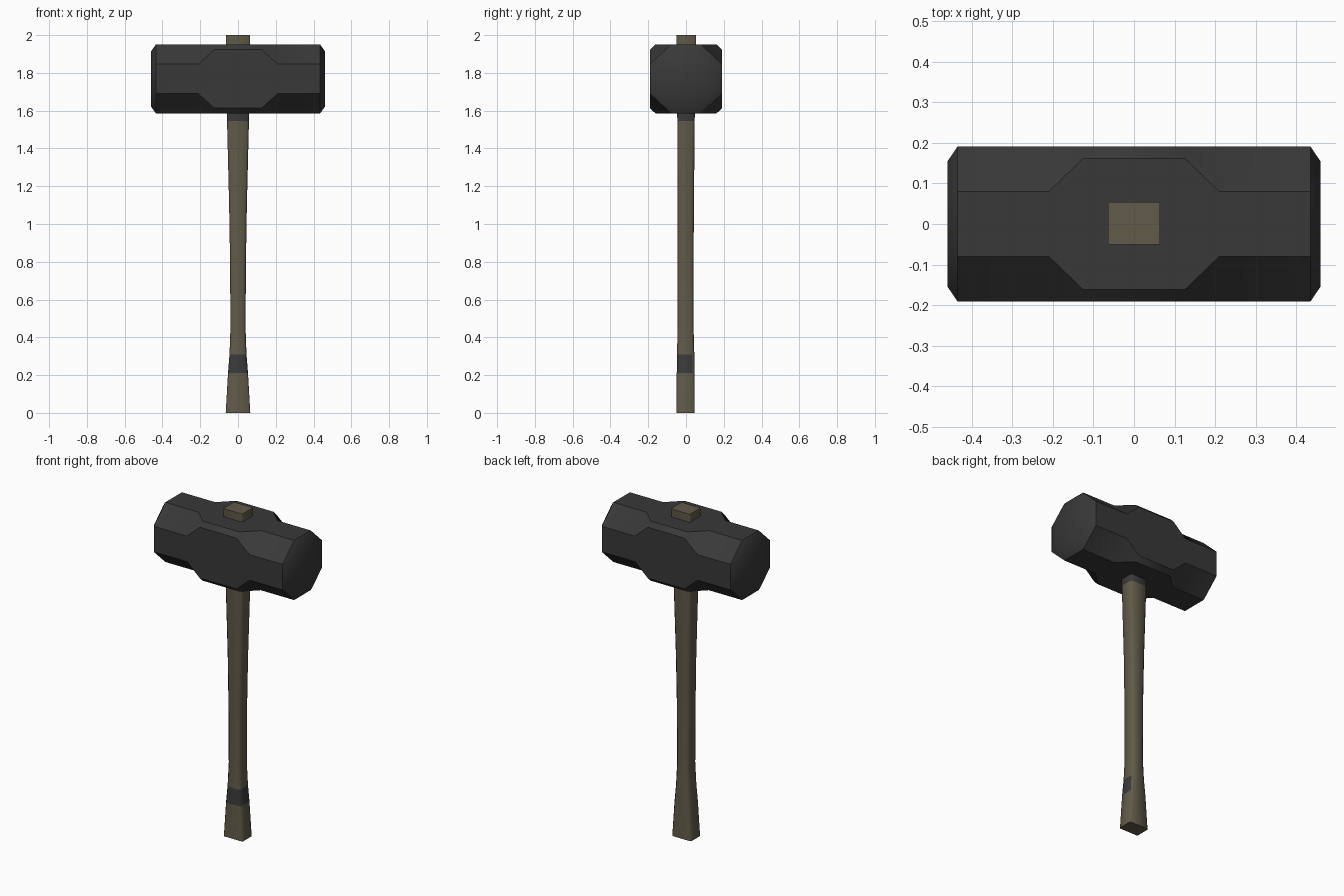
import bpy, math

if "Cube" in bpy.data.objects:
    bpy.data.objects.remove(bpy.data.objects["Cube"])


def material(name, rgb):
    m = bpy.data.materials.new(name)
    m.diffuse_color = (*rgb, 1)
    m.use_nodes = True
    m.node_tree.nodes["Principled BSDF"].inputs["Base Color"].default_value = m.diffuse_color
    return m


iron = material("dark iron", (0.040, 0.040, 0.040))
wood = material("worn wood", (0.120, 0.103, 0.066))
grime = material("grey grime", (0.043, 0.043, 0.045))


def octagon(a, b, fa, fb):
    """Octagon with half sizes a, b and half flat lengths fa, fb."""
    return [(a, -fb), (a, fb), (fa, b), (-fa, b),
            (-a, fb), (-a, -fb), (-fa, -b), (fa, -b)]


def loft(name, rings, mats, angle):
    """Skin a stack of equal rings, with flat caps at both ends."""
    n = len(rings[0])
    verts = [p for ring in rings for p in ring]
    faces = [(r * n + i, r * n + (i + 1) % n,
              (r + 1) * n + (i + 1) % n, (r + 1) * n + i)
             for r in range(len(rings) - 1) for i in range(n)]
    faces.append(tuple(reversed(range(n))))
    faces.append(tuple(range(len(verts) - n, len(verts))))
    me = bpy.data.meshes.new(name)
    me.from_pydata(verts, [], faces)
    for m in mats:
        me.materials.append(m)
    ob = bpy.data.objects.new(name, me)
    bpy.context.collection.objects.link(ob)
    bpy.ops.object.select_all(action='DESELECT')
    ob.select_set(True)
    bpy.context.view_layer.objects.active = ob
    bpy.ops.object.shade_smooth_by_angle(angle=math.radians(angle))
    return ob


# Hammer head: octagonal bar with fuller corners around the eye
HEAD_Z = 1.768
half = [(0.125, 0.191, 0.182, 0.162, 0.155), (0.21, 0.191, 0.182, 0.08, 0.078),
        (0.435, 0.191, 0.182, 0.08, 0.078), (0.46, 0.154, 0.147, 0.066, 0.064)]
sections = [(-s[0], *s[1:]) for s in reversed(half)] + half
loft("hammer_head",
     [[(x, y, HEAD_Z + z) for y, z in octagon(a, b, fa, fb)]
      for x, a, b, fa, fb in sections], [iron], 40)

# Handle: rectangular section with eased corners, flared at the foot
# (z, half width x, half depth y, corner chamfer, centre y)
profile = [(0.0, 0.065, 0.047, 0.006, -0.002), (0.21, 0.053, 0.047, 0.010, -0.002),
           (0.31, 0.045, 0.046, 0.012, -0.002), (0.45, 0.040, 0.042, 0.012, -0.002),
           (0.8, 0.042, 0.042, 0.012, -0.002), (1.1, 0.047, 0.043, 0.012, -0.001),
           (1.545, 0.058, 0.046, 0.010, 0.0), (1.60, 0.059, 0.047, 0.008, 0.0),
           (2.0, 0.064, 0.052, 0.002, 0.002)]
handle = loft("handle",
              [[(x, y + cy, z) for x, y in octagon(a, b, a - c, b - c)]
               for z, a, b, c, cy in profile], [wood, grime], 50)

# Grime bands: under the head, and on the front and right of the grip
for f in handle.data.polygons:
    z = f.center.z
    under_head = 1.545 < z < 1.6
    grip = 0.21 < z < 0.31 and (f.normal.y < -0.5 or f.normal.x > 0.9)
    if under_head or grip:
        f.material_index = 1
